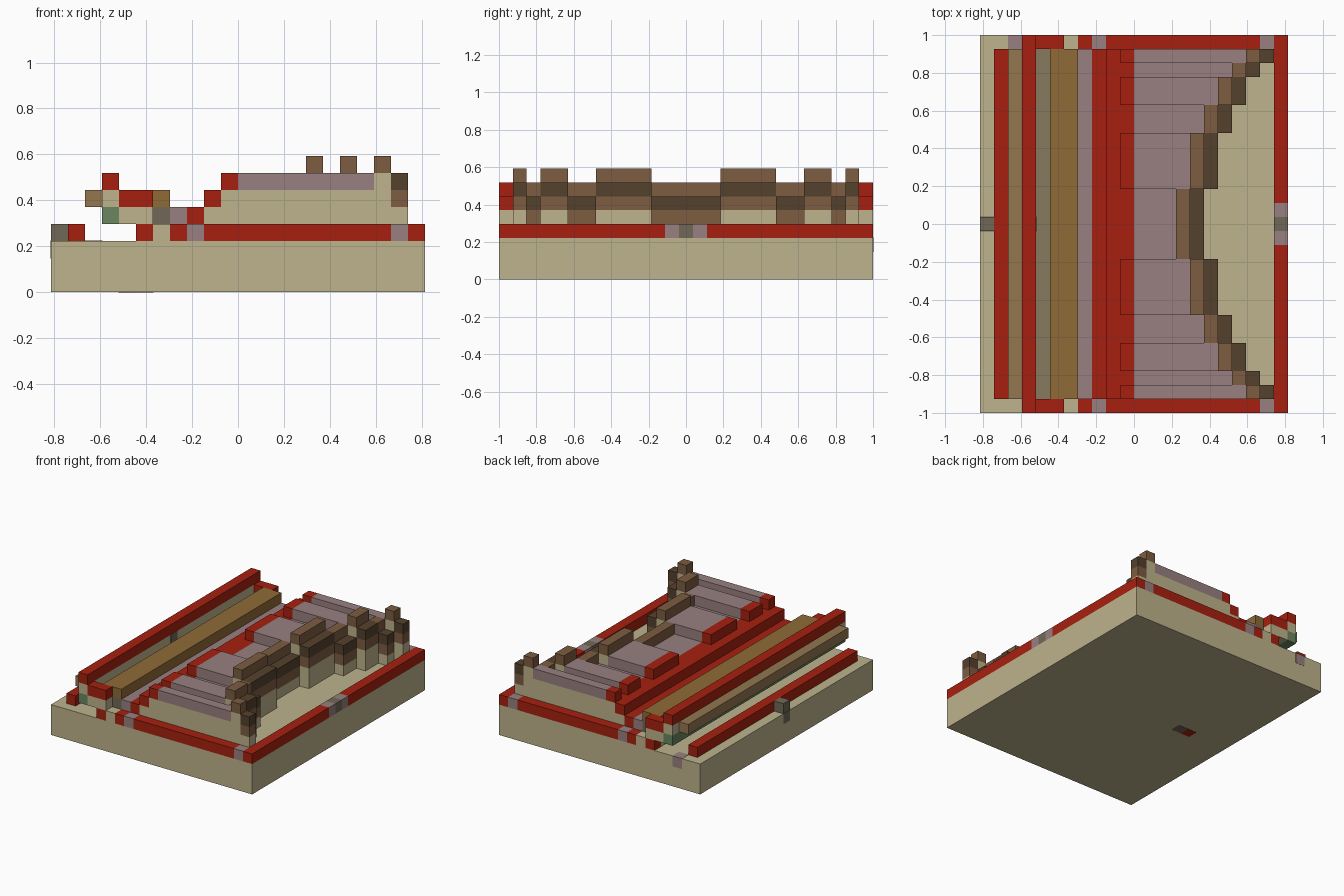
import bpy
import bmesh

if "Cube" in bpy.data.objects:
    bpy.data.objects.remove(bpy.data.objects["Cube"], do_unlink=True)

U = 2 / 27            # one block
NX, NY = 22, 27       # blocks across and deep


def material(name, code):
    rgb = [int(code[n:n + 2], 16) / 255 for n in (0, 2, 4)]
    lin = [c / 12.92 if c <= 0.04045 else ((c + 0.055) / 1.055) ** 2.4 for c in rgb]
    mat = bpy.data.materials.new(name)
    mat.use_nodes = True
    mat.diffuse_color = (*lin, 1)
    mat.node_tree.nodes["Principled BSDF"].inputs["Base Color"].default_value = (*lin, 1)
    return mat


TAN = material("tan", "beb38c")
RED = material("red", "a72010")
MAUVE = material("mauve", "988080")
GREY = material("stone_grey", "716957")
GOLD = material("golden_wood", "8f6b36")
BROWN = material("brown", "7d5c41")
DARK = material("dark_brown", "54412d")
GREEN = material("moss_green", "6a8660")
BARK = material("bark", "937650")
OLIVE = material("olive_brown", "877a5d")


def box(name, mat, xs, ys, zs, grow=0.0):
    """Block spanning first..last cell (inclusive) on each axis."""
    bm = bmesh.new()
    bmesh.ops.create_cube(bm, size=1)
    spans = (xs, ys, zs)
    offset = (NX / 2, NY / 2, 0)
    for v in bm.verts:
        for a in range(3):
            lo, hi = spans[a][0] - offset[a], spans[a][1] + 1 - offset[a]
            v.co[a] = U * ((lo - grow) if v.co[a] < 0 else (hi + grow))
    mesh = bpy.data.meshes.new(name)
    bm.to_mesh(mesh)
    bm.free()
    mesh.materials.append(mat)
    obj = bpy.data.objects.new(name, mesh)
    bpy.context.collection.objects.link(obj)
    return obj


def one(n):
    return (n, n)


LAST, MID = NY - 1, NY // 2
INNER, FULL = (1, LAST - 1), (0, LAST)

# Base slab with its flush coloured spots
box("base", TAN, (0, NX - 1), FULL, (0, 2))
box("base_back_spot", MAUVE, one(2), one(LAST), one(2), 0.02)
box("base_side_spot", GREY, one(0), one(MID), one(2), 0.02)
box("base_bottom_grey", GREY, one(5), one(MID), one(0), 0.02)
box("base_bottom_red", RED, one(4), one(MID), one(0), 0.02)

# Rim along the two ends, the same at the front and back
for side, j in (("front", 0), ("back", LAST)):
    for part, mat, xs in (("stub", RED, one(5)), ("gap", TAN, one(6)),
                          ("joint", RED, one(7)), ("inner_accent", MAUVE, one(8)),
                          ("rail", RED, (9, 19)), ("outer_accent", MAUVE, one(20))):
        box(f"{side}_rim_{part}", mat, xs, one(j), one(3))
    box(f"{side}_bracket", TAN, (4, 5), one(j), one(4))
    box(f"{side}_bracket_cap", RED, (4, 5), one(j), one(5))

# Rim on the long side
for name, mat, ys in (("a", RED, (0, MID - 2)), ("b", MAUVE, one(MID - 1)),
                      ("centre", GREY, one(MID)), ("c", MAUVE, one(MID + 1)),
                      ("d", RED, (MID + 2, LAST))):
    box(f"long_rim_{name}", mat, one(NX - 1), ys, one(3))

# Low rail and latch on the opposite side
box("low_rail", RED, one(1), INNER, one(3))
box("latch", GREY, one(0), one(MID), one(3))

# Overhanging long bars
box("green_bar", GREEN, one(3), FULL, one(4))
box("bark_bar", BARK, one(2), INNER, one(5))
box("tan_bar", TAN, one(3), FULL, one(5))
box("tan_bar_spot", GREY, one(3), one(MID), one(5), 0.02)
box("top_red_bar", RED, one(3), FULL, one(6))
box("groove_floor", OLIVE, one(4), INNER, one(4))
box("beam_foot", TAN, (5, 8), INNER, one(3))
box("beam_support", GREY, (5, 6), INNER, one(4))
box("golden_beam", GOLD, (5, 6), INNER, one(5))

# Stairs up to the ribbed body
box("mauve_step", MAUVE, one(7), INNER, one(4))
box("lower_red_step", RED, one(8), INNER, one(4))
box("upper_red_step", RED, one(9), INNER, one(5))
box("step_fill", TAN, one(9), INNER, (3, 4))

# Ribs: alternating low and raised, stepping outward from the centre
starts = [MID - 2, 16, 20, 22, 24, 25, 26]
for n in range(6):
    first, last = starts[n], starts[n + 1] - 1
    spans = [(first, last)]
    if n:
        spans.append((LAST - last, LAST - first))
    edge = 14 + n
    top = 5 + n % 2          # layer of the rib surface
    for s, ys in enumerate(spans):
        tag = f"rib_{n}_{s}"
        box(tag + "_body", TAN, (10, edge), ys, (3, top - 1))
        box(tag + "_nose", RED, one(10), ys, one(top))
        box(tag + "_deck", MAUVE, (11, edge - 1), ys, one(top))
        box(tag + "_post", TAN, one(edge), ys, one(top))
        box(tag + "_crest", BROWN, one(edge), ys, one(top + 1))
        box(tag + "_dark_edge", DARK, one(edge + 1), ys, one(top))
        box(tag + "_lower_edge", BROWN, one(edge + 1), ys, one(top - 1))
        box(tag + "_wall", TAN, one(edge + 1), ys, (3, top - 2))
